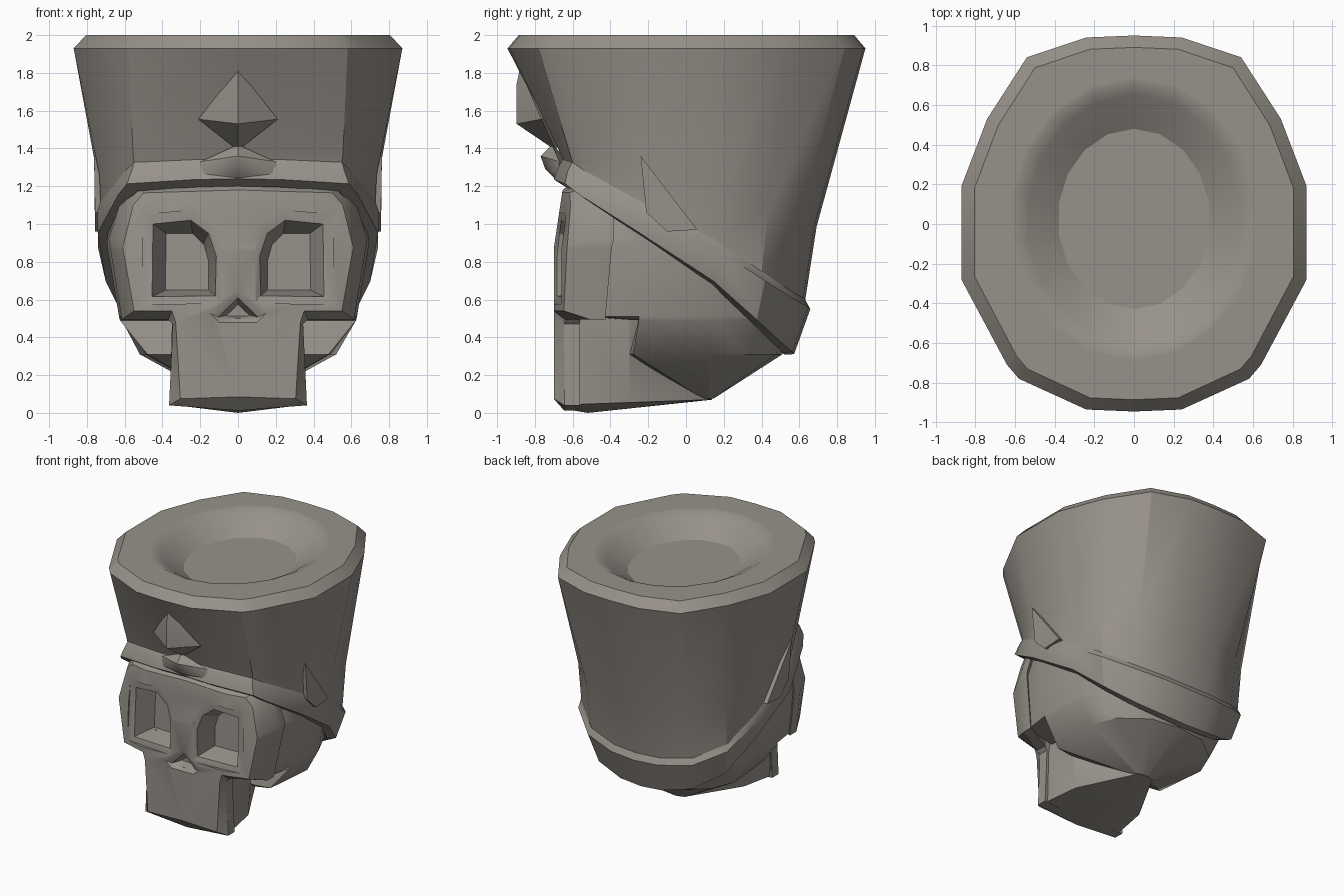
import bpy, bmesh, math

if "Cube" in bpy.data.objects:
    bpy.data.objects.remove(bpy.data.objects["Cube"])

bone = bpy.data.materials.new("warm_grey_stone")
bone.diffuse_color = (0.31, 0.284, 0.252, 1)
bone.use_nodes = True
bone.node_tree.nodes["Principled BSDF"].inputs["Base Color"].default_value = bone.diffuse_color


def sym(half):
    """Close a half outline (starts and ends on x = 0) by mirroring it."""
    return half + [(-p[0],) + tuple(p[1:]) for p in reversed(half[1:-1])]


def shade(me, angle=30):
    me.polygons.foreach_set("use_smooth", [True] * len(me.polygons))
    me.set_sharp_from_angle(angle=math.radians(angle))


def finish(name, bm):
    bmesh.ops.recalc_face_normals(bm, faces=bm.faces[:])
    me = bpy.data.meshes.new(name)
    bm.to_mesh(me)
    bm.free()
    me.materials.append(bone)
    shade(me)
    ob = bpy.data.objects.new(name, me)
    bpy.context.collection.objects.link(ob)
    return ob


def loft_bm(rings):
    bm = bmesh.new()
    vs = [[bm.verts.new(p) for p in r] for r in rings]
    n = len(rings[0])
    for a, b in zip(vs, vs[1:]):
        for i in range(n):
            j = (i + 1) % n
            bm.faces.new((a[i], a[j], b[j], b[i]))
    bm.faces.new(vs[0])
    bm.faces.new(vs[-1])
    bmesh.ops.remove_doubles(bm, verts=bm.verts[:], dist=1e-5)
    return bm


def loft(name, rings):
    return finish(name, loft_bm(rings))


def hull(name, pts):
    bm = bmesh.new()
    for p in pts:
        bm.verts.new(p)
    r = bmesh.ops.convex_hull(bm, input=bm.verts[:])
    junk = {g for g in r["geom_interior"] + r["geom_unused"] if isinstance(g, bmesh.types.BMVert)}
    bmesh.ops.delete(bm, geom=list(junk), context="VERTS")
    return finish(name, bm)


def lean(x, y, z):
    """The face leans back above eye height and curves back at the sides."""
    return y + max(0, z - 0.87) * 0.15 + max(0, abs(x) - .36) * .28


# tall hat: rim outline, waist and slanted lower edge, with a bowl sunk in the top
rim = sym([(0, -.945), (.24, -.935), (.58, -.78), (.64, -.71), (.87, -.28),
           (.87, .19), (.74, .53), (.54, .84), (.24, .94), (0, .95)])
base = sym([(0, -.65, 1.34), (.22, -.65, 1.335), (.55, -.60, 1.32), (.60, -.53, 1.27),
            (.727, -.24, 1.11), (.722, .15, .91), (.64, .40, .74), (.45, .55, .64),
            (.2, .62, .6), (0, .63, .59)])
waist = [(x * 1.01, y * (1.06 + .06 * y), z + .22 + .28 * y) for x, y, z in base]
plug = [(x * .7, y * .7, z) for x, y, z in base]


def oval(rx, ry, z):
    return [(rx * math.sin(i * math.pi / 9), .025 - ry * math.cos(i * math.pi / 9), z)
            for i in range(18)]


loft("hat", [plug, base, waist,
             [(x, y, 1.93) for x, y in rim],
             [(x * .925, y * .937, 2.0) for x, y in rim],
             oval(.63, .715, 2.0), oval(.605, .69, 2.0), oval(.54, .625, 1.965),
             oval(.385, .455, 1.86)])

# band around the hat's lower edge
outer = [(x * 1.025, y * 1.045, z - .04) for x, y, z in base]
lower = [(x * (.99 - .13 * y), y * (.99 - .13 * y), z - .10 - .14 * (y + .65))
         for x, y, z in base]
under = [(x * .91, y * .91, z - .03 * (.63 - y)) for x, y, z in lower]
loft("hat_band", [plug, [(x, y, z + .01) for x, y, z in base], outer, lower, under,
                  [(x * .75, y * .75, z + .12) for x, y, z in under]])

# pointed tabs on both sides of the band
for s, side in ((1, "right"), (-1, "left")):
    tab = [(-.24, 1.36), (-.21, 1.06), (-.1, .96), (.06, .97)]
    loft("band_tab_" + side, [[(s * .64, y, z) for y, z in tab],
                              [(s * (.757 if z < 1.3 else .762), y, z) for y, z in tab]])

# faceted jewel on the hat and the boss beneath it
hull("hat_jewel", [(0, -.88, 1.82), (0, -.897, 1.74), (0, -.897, 1.53), (.21, -.765, 1.555),
                   (-.21, -.765, 1.555), (0, -.69, 1.39), (0, -.62, 1.56)])
hull("band_boss", [(0, -.71, 1.42), (0, -.77, 1.36), (0, -.745, 1.29), (0, -.69, 1.235),
                   (.2, -.67, 1.33), (-.2, -.67, 1.33), (.2, -.68, 1.26), (-.2, -.68, 1.26),
                   (0, -.58, 1.3)])


# cranium: stacked outlines, stepping back under the cheekbones
def skull_ring(z, yf, xf, yc, xm, ym, xs, yb):
    return [(x, y, z) for x, y in sym([
        (0, yf), (xf, yc), (xm, ym), (xs, yb * .25), (xs * .84, yb * .64),
        (xs * .45, yb * .94), (0, yb)])]


skull = loft("cranium", [
    skull_ring(1.25, -.59, .53, -.50, .64, -.25, .64, .46),
    skull_ring(.9, -.62, .66, -.45, .695, -.25, .68, .56),
    skull_ring(.51, -.61, .60, -.47, .63, -.25, .62, .55),
    skull_ring(.49, -.24, .40, -.25, .625, -.25, .615, .55),
    skull_ring(.31, -.29, .36, -.30, .48, -.28, .52, .51),
    [(x, y, .075) for x, y in sym([(0, .06), (.03, .07), (.07, .09), (.09, .11),
                                   (.07, .13), (.04, .14), (0, .145)])]])

# jaw block running back to the base of the skull
jaw_low = [(0, -.64, .02), (.35, -.625, .043), (.30, -.3, .055), (.07, .12, .07), (0, .14, .07)]
jaw_top = [(0, -.59, .55), (.33, -.59, .55), (.335, -.3, .55), (.33, -.1, .5), (0, -.1, .5)]
jaw = loft("jaw", [sym(jaw_top), sym(jaw_low), [(0, -.52, 0)] * 8])

# face plate with bevelled border
inner_c = sym([(0, 1.18), (.50, 1.165), (.555, 1.10), (.61, .875), (.55, .54),
               (.35, .54), (.33, .48), (.305, .075), (0, .085)])
outer_c = sym([(0, 1.23), (.54, 1.21), (.61, 1.16), (.685, .92), (.615, .495),
               (.37, .495), (.345, .47), (.365, .04), (0, .012)])


def border(y):
    return [(x, y + .26 * max(0, abs(x) - .36), z) for x, z in outer_c]


bm = loft_bm([border(-.565), border(-.645), [(x, -.70, z) for x, z in inner_c]])
for co, no in (((0, 0, .87), (0, 0, 1)), ((.36, 0, 0), (1, 0, 0)), ((-.36, 0, 0), (1, 0, 0))):
    bmesh.ops.bisect_plane(bm, geom=bm.verts[:] + bm.edges[:] + bm.faces[:],
                           plane_co=co, plane_no=no)
for v in bm.verts:
    v.co.y = lean(*v.co)
face = finish("skull_head", bm)

# sockets: tapered cutters for the eyes and nose
eye = [[(.50, 1.05), (.22, 1.075), (.12, 1.0), (.085, .83), (.09, .58), (.51, .575)],
       [(.45, 1.0), (.25, 1.02), (.155, .95), (.115, .83), (.12, .62), (.455, .615)],
       [(.38, .95), (.24, .95), (.18, .89), (.155, .8), (.155, .65), (.385, .65)]]
nose = [sym([(0, .66), (.155, .53), (.10, .475), (0, .475)]),
        sym([(0, .61), (.105, .507), (.09, .50), (0, .50)]),
        sym([(0, .575), (.06, .517), (.05, .512), (0, .512)])]


def socket(name, shapes, s, depth):
    shapes = [shapes[0]] + shapes
    return loft(name, [[(s * x, lean(x, y, z), z) for x, z in c]
                       for c, y in zip(shapes, (-.9, -.703, -.682, depth))])


cutters = [socket("eye_cutter_right", eye, 1, -.51),
           socket("eye_cutter_left", eye, -1, -.51),
           socket("nose_cutter", nose, 1, -.61)]

# join the cranium, jaw and face, cut the sockets, then remove the helpers
helpers = [(skull, "UNION"), (jaw, "UNION")] + [(c, "DIFFERENCE") for c in cutters]
for h, op in helpers:
    h.hide_render = True
    m = face.modifiers.new(op.lower(), "BOOLEAN")
    m.operation = op
    m.object = h
dg = bpy.context.evaluated_depsgraph_get()
me = bpy.data.meshes.new_from_object(face.evaluated_get(dg))
face.modifiers.clear()
face.data = me
shade(me)
for h, op in helpers:
    bpy.data.objects.remove(h)
